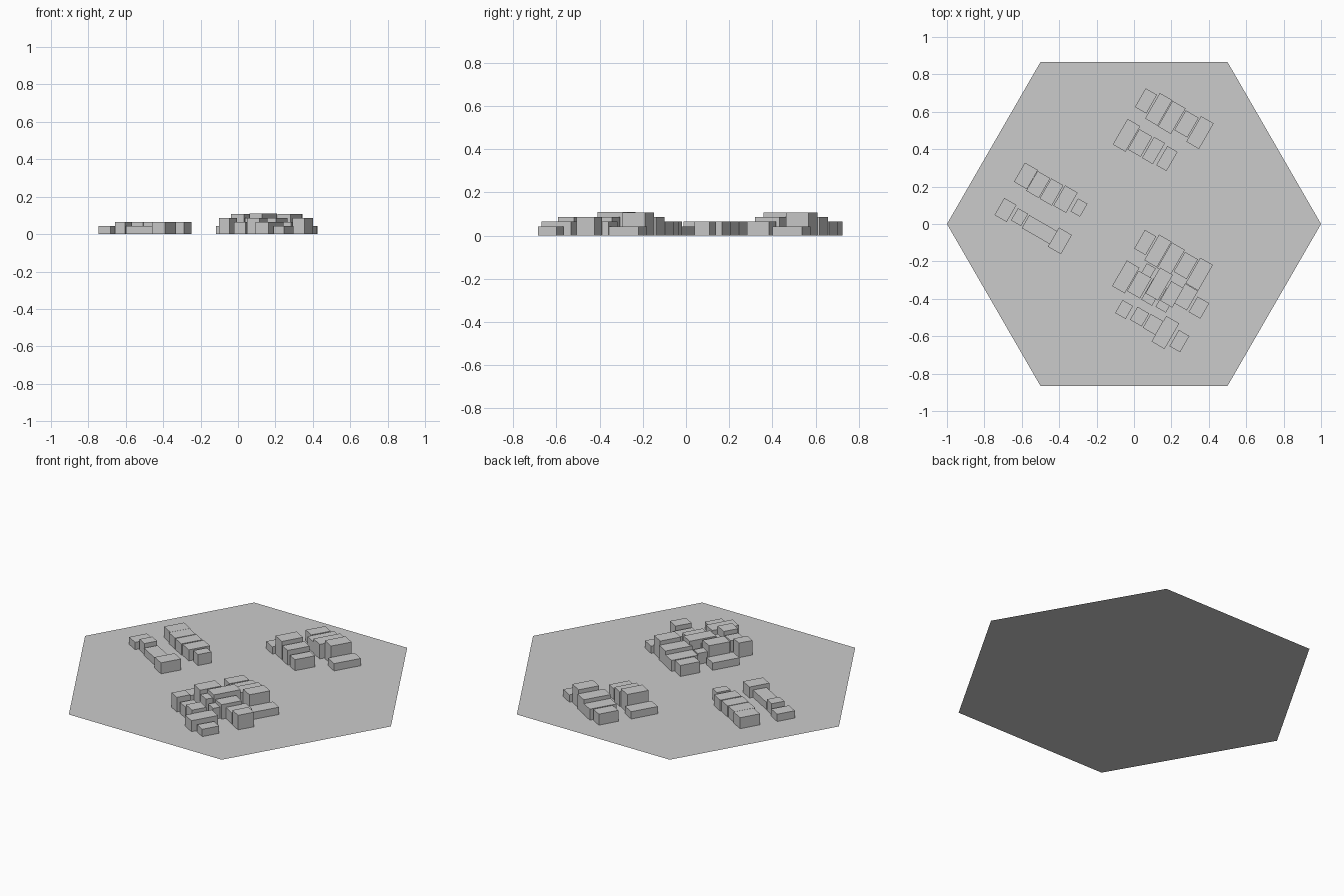
import bpy
import bmesh
from math import cos, sin, pi, radians
from mathutils import Matrix, Vector

ANGLE = radians(-30)  # all streets run at this angle


def make_object(name, bm):
    mesh = bpy.data.meshes.new(name)
    bm.to_mesh(mesh)
    bm.free()
    obj = bpy.data.objects.new(name, mesh)
    bpy.context.collection.objects.link(obj)
    return obj


def building_row(name, houses, offset=(0, 0)):
    """Row of boxes, each given as centre x, centre y, width, depth, height."""
    bm = bmesh.new()
    for x, y, w, d, h in houses:
        place = (Matrix.Translation((x + offset[0], y + offset[1], h / 2))
                 @ Matrix.Rotation(ANGLE, 4, 'Z')
                 @ Matrix.Diagonal(Vector((w, d, h, 1))))
        bmesh.ops.create_cube(bm, size=1, matrix=place)
    return make_object(name, bm)


# Flat hexagonal ground tile
bm = bmesh.new()
bm.faces.new([bm.verts.new((cos(i * pi / 3), sin(i * pi / 3), 0)) for i in range(6)])
make_object("hex_tile", bm)

# Block of two rows, used at the back and again at the front
long_row = [
    (0.064, 0.658, 0.070, 0.115, 0.065),
    (0.132, 0.613, 0.077, 0.158, 0.065),
    (0.202, 0.570, 0.080, 0.158, 0.086),
    (0.281, 0.535, 0.080, 0.122, 0.107),
    (0.353, 0.489, 0.078, 0.158, 0.043),
]
short_row = [
    (-0.040, 0.474, 0.078, 0.158, 0.043),
    (0.032, 0.433, 0.080, 0.125, 0.107),
    (0.104, 0.393, 0.067, 0.130, 0.086),
    (0.176, 0.350, 0.063, 0.118, 0.065),
]
for place, offset in (("back", (0, 0)), ("front", (-0.004, -0.757))):
    building_row(place + "_long_row", long_row, offset)
    building_row(place + "_short_row", short_row, offset)

# Block on the left
building_row("left_upper_row", [
    (-0.578, 0.257, 0.080, 0.118, 0.065),
    (-0.512, 0.211, 0.078, 0.122, 0.065),
    (-0.441, 0.171, 0.075, 0.125, 0.065),
    (-0.366, 0.133, 0.078, 0.125, 0.065),
    (-0.294, 0.088, 0.058, 0.080, 0.065),
])
building_row("left_lower_row", [
    (-0.687, 0.075, 0.075, 0.105, 0.043),
    (-0.612, 0.037, 0.062, 0.075, 0.065),
    (-0.505, -0.030, 0.173, 0.080, 0.043),
    (-0.396, -0.090, 0.080, 0.118, 0.065),
])

# Extra rows crowding the front block
building_row("front_middle_row", [
    (0.075, -0.254, 0.055, 0.070, 0.065),
    (0.134, -0.321, 0.078, 0.158, 0.109),
    (0.202, -0.376, 0.075, 0.120, 0.086),
    (0.278, -0.390, 0.080, 0.120, 0.065),
    (0.347, -0.447, 0.072, 0.095, 0.086),
])
building_row("front_lower_row", [
    (-0.053, -0.457, 0.065, 0.080, 0.086),
    (0.030, -0.495, 0.072, 0.080, 0.065),
    (0.102, -0.537, 0.078, 0.085, 0.086),
    (0.168, -0.580, 0.080, 0.158, 0.065),
    (0.243, -0.626, 0.065, 0.100, 0.043),
])
